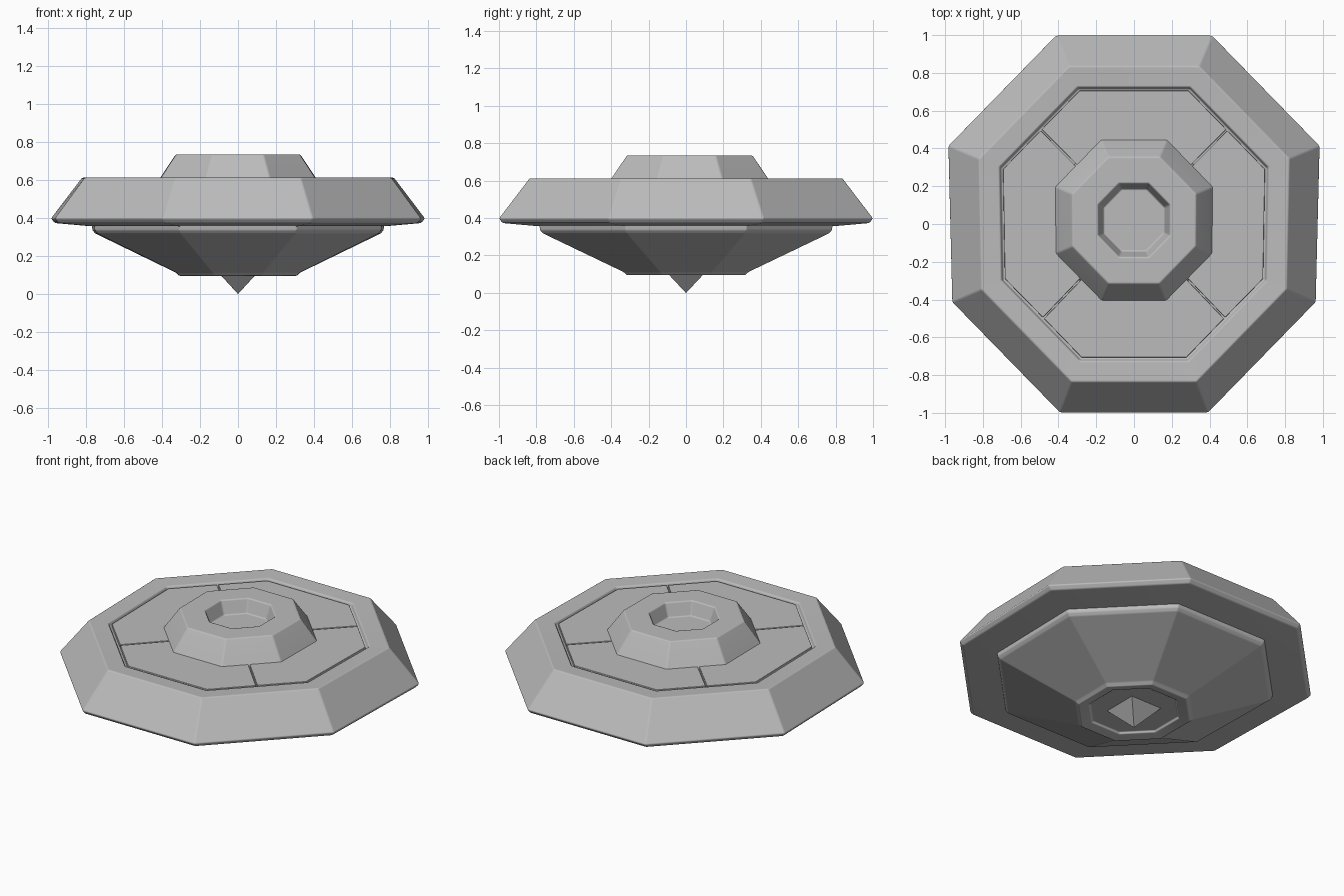
import bpy, bmesh, math

cube = bpy.data.objects.get("Cube")
if cube:
    bpy.data.objects.remove(cube, do_unlink=True)

grey = bpy.data.materials.new("plain grey")
grey.use_nodes = True
grey.diffuse_color = (0.5, 0.5, 0.5, 1)
shader = grey.node_tree.nodes["Principled BSDF"]
shader.inputs["Base Color"].default_value = (0.5, 0.5, 0.5, 1)
shader.inputs["Roughness"].default_value = 0.7


def finish(name, bm, bevel):
    """Narrow the plan slightly toward the front, then bevel and shade."""
    for v in bm.verts:
        v.co.x *= 0.975 + 0.025 * v.co.y
    bmesh.ops.recalc_face_normals(bm, faces=bm.faces)
    mesh = bpy.data.meshes.new(name)
    bm.to_mesh(mesh)
    bm.free()
    mesh.materials.append(grey)
    obj = bpy.data.objects.new(name, mesh)
    bpy.context.collection.objects.link(obj)
    bpy.ops.object.select_all(action="DESELECT")
    obj.select_set(True)
    bpy.context.view_layer.objects.active = obj
    bpy.ops.object.shade_smooth_by_angle(angle=math.radians(40))
    if bevel:
        mod = obj.modifiers.new("soft edges", "BEVEL")
        mod.width = bevel
        mod.segments = 2
        mod.limit_method = "ANGLE"
        mod.angle_limit = math.radians(15)
        mod.harden_normals = True
    return obj


def lathe(name, profile, sides=8, y=0.0, bevel=0.008):
    """Stack regular polygons given as (flat-side distance, height)."""
    bm = bmesh.new()
    rings = []
    for flat, z in profile:
        r = flat / math.cos(math.pi / sides)
        angles = [(i + 0.5) * math.tau / sides for i in range(sides)]
        rings.append([bm.verts.new((r * math.cos(a), r * math.sin(a) + y, z))
                      for a in angles])
    for low, high in zip(rings, rings[1:]):
        for i in range(sides):
            j = (i + 1) % sides
            bm.faces.new((low[i], low[j], high[j], high[i]))
    bm.faces.new(rings[0])
    bm.faces.new(rings[-1])
    return finish(name, bm, bevel)


def deck_plate(name, turn, outer=0.70, inner=0.38, gap=0.006):
    """Quarter of the octagonal deck, split along the diagonals."""
    bm = bmesh.new()
    outline = []
    for flat, order in ((outer, (-2, -1, 1, 2)), (inner, (2, 1, -1, -2))):
        for k in order:
            r = flat if abs(k) == 2 else flat / math.cos(math.pi / 8)
            a = turn + k * math.pi / 8
            outline.append((r * math.cos(a) + gap * math.cos(turn),
                            r * math.sin(a) + gap * math.sin(turn)))
    top = [bm.verts.new((x, y, 0.602)) for x, y in outline]
    base = [bm.verts.new((x, y, 0.57)) for x, y in outline]
    for a, b, c in ((0, 1, 6), (2, 3, 4)):
        bm.faces.new((top[a], top[b], top[c], top[(c + 1) % 8]))
    bm.faces.new((top[1], top[2], top[5], top[6]))
    for i in range(8):
        j = (i + 1) % 8
        bm.faces.new((base[i], base[j], top[j], top[i]))
    return finish(name, bm, 0.003)


# Sloped outer ring with a recessed deck bed
lathe("outer_ring", [(0.70, 0.352), (0.80, 0.357), (0.98, 0.373), (1.0, 0.397),
                     (0.835, 0.613), (0.725, 0.607), (0.715, 0.582)])

# Four deck plates separated by seams
for i, side in enumerate(("left", "back", "right", "front")):
    deck_plate(side + "_deck_plate", i * math.pi / 2)

# Raised hub with an open well
lathe("hub", [(0.44, 0.575), (0.425, 0.602), (0.335, 0.735), (0.195, 0.735),
              (0.165, 0.65)], y=0.02)

# Lower bowl with a shallow recess in its base
lathe("lower_bowl", [(0.785, 0.37), (0.78, 0.335), (0.765, 0.318), (0.335, 0.112),
                     (0.315, 0.094), (0.255, 0.106), (0.25, 0.118)], bevel=0.006)

# Four-sided point hanging below
lathe("bottom_point", [(0.118, 0.125), (0.001, 0.0)], sides=4, bevel=0)
